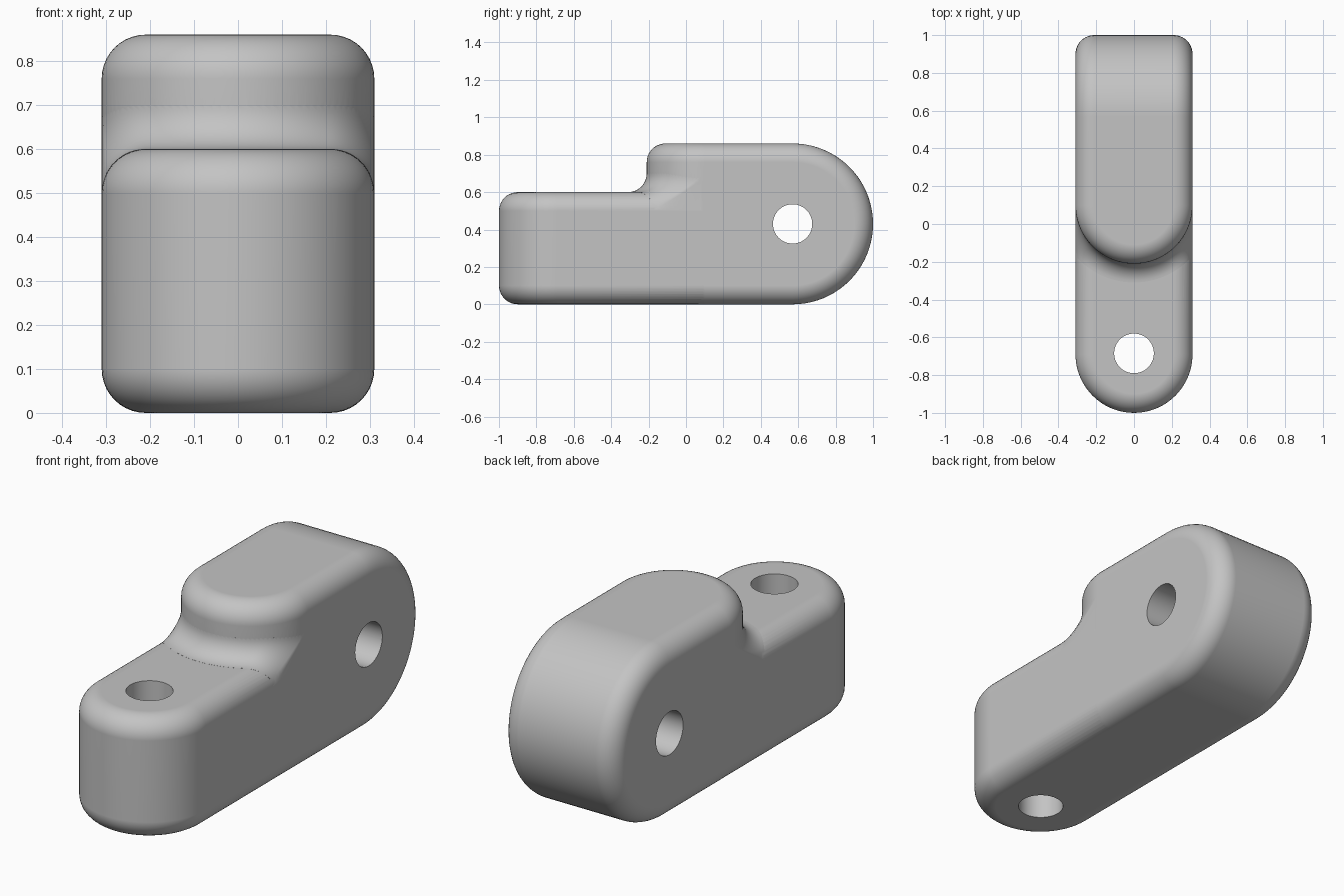
import bpy, bmesh
from math import sin, cos, pi, asin, sqrt, hypot, radians

cube = bpy.data.objects.get("Cube")
if cube:
    bpy.data.objects.remove(cube, do_unlink=True)

W, R = 0.31, 0.10                 # half width, edge radius
LOW, TOP = 0.60, 0.86             # ledge height, full height
FRONT_C, STEP_C, BACK_C = -0.69, 0.10, 0.57
EPS = 0.0003                      # keeps overlapping parts from being coplanar

grey = bpy.data.materials.new("plain_grey")
grey.use_nodes = True
grey.diffuse_color = (0.55, 0.55, 0.55, 1)
grey.node_tree.nodes["Principled BSDF"].inputs["Base Color"].default_value = (0.55, 0.55, 0.55, 1)


def make_object(name, bm):
    bmesh.ops.recalc_face_normals(bm, faces=bm.faces)
    mesh = bpy.data.meshes.new(name)
    bm.to_mesh(mesh)
    bm.free()
    mesh.materials.append(grey)
    ob = bpy.data.objects.new(name, mesh)
    bpy.context.collection.objects.link(ob)
    return ob


def apply_all(ob):
    bpy.ops.object.select_all(action='DESELECT')
    ob.select_set(True)
    bpy.context.view_layer.objects.active = ob
    for mod in list(ob.modifiers):
        bpy.ops.object.modifier_apply(modifier=mod.name)


def block(name, w, z0, z1, yc, yb, round_back):
    """Bar with a round front in plan and an optional round back in side view."""
    bm = bmesh.new()
    n = 48
    plan = [(-w * cos(pi * i / n), yc - w * sin(pi * i / n)) for i in range(n + 1)]
    low = [bm.verts.new((x, y, z0)) for x, y in plan]
    top = [bm.verts.new((x, y, z1)) for x, y in plan]
    rad, mid = (z1 - z0) / 2, (z1 + z0) / 2
    m = 40 if round_back else 1
    depth = rad if round_back else 0
    back = [(yb + depth * sin(pi * i / m), mid - rad * cos(pi * i / m)) for i in range(m + 1)]
    left = [bm.verts.new((w, y, z)) for y, z in back]
    right = [bm.verts.new((-w, y, z)) for y, z in back]
    for i in range(n):
        bm.faces.new((low[i], low[i + 1], top[i + 1], top[i]))
    for i in range(m):
        bm.faces.new((left[i], right[i], right[i + 1], left[i + 1]))
    bm.faces.new(low + [left[0], right[0]])
    bm.faces.new(top + [left[-1], right[-1]])
    bm.faces.new([low[-1]] + left + [top[-1]])
    bm.faces.new([low[0]] + right + [top[0]])
    ob = make_object(name, bm)
    bevel = ob.modifiers.new("edge_round", 'BEVEL')
    bevel.width, bevel.segments = R, 10
    bevel.limit_method, bevel.angle_limit = 'ANGLE', radians(40)
    apply_all(ob)
    return ob


def fillet():
    """Hollow rounding between the step wall and the ledge with its round edges."""
    bm = bmesh.new()
    n, m, w = 48, 12, W - 2 * EPS
    offsets = [-0.03] + [R * (1 - cos(pi / 2 * j / m)) for j in range(m + 1)]
    rows, base = [], []
    for a in offsets:
        r, c = W + a, max(a, 0)
        limit = asin(min(1, w / r))
        b = R - sqrt(max(0, R * R - (R - c) ** 2))
        row, under = [], []
        for i in range(n + 1):
            t = limit * (2 * i / n - 1)
            x, y = r * sin(t), STEP_C - r * cos(t)
            over = max(0, abs(x) - (W - R))
            z = LOW - R + sqrt((R + b) ** 2 - over ** 2)
            row.append(bm.verts.new((x, y, z)))
            under.append(bm.verts.new((x, y, 0.4)))
        rows.append(row)
        base.append(under)
    for grid in (rows, base):
        for p, q in zip(grid, grid[1:]):
            for i in range(n):
                bm.faces.new((p[i], p[i + 1], q[i + 1], q[i]))
    for p, q in ((rows[0], base[0]), (rows[-1], base[-1])):
        for i in range(n):
            bm.faces.new((p[i], p[i + 1], q[i + 1], q[i]))
    for k in (0, n):
        for j in range(len(rows) - 1):
            bm.faces.new((rows[j][k], rows[j + 1][k], base[j + 1][k], base[j][k]))
    return make_object("step_fillet", bm)


def cylinder_cutter(name, location, rotation):
    bpy.ops.mesh.primitive_cylinder_add(vertices=64, radius=0.105, depth=2,
                                        location=location, rotation=rotation)
    ob = bpy.context.object
    ob.name = name
    ob.hide_render = True
    ob.data.materials.append(grey)
    return ob


# Body parts
body = block("hinge_link", W, 0, TOP, STEP_C, BACK_C, True)
tongue = block("front_tongue", W - EPS, EPS, LOW - EPS, FRONT_C, 0.4, False)
blend = fillet()

# Pin holes
front_hole = cylinder_cutter("front_pin_hole", (0, -0.685, 0.3), (0, 0, 0))
back_hole = cylinder_cutter("back_pin_hole", (0, BACK_C, TOP / 2), (0, pi / 2, 0))

for part, op in ((tongue, 'UNION'), (blend, 'UNION'),
                 (front_hole, 'DIFFERENCE'), (back_hole, 'DIFFERENCE')):
    mod = body.modifiers.new(part.name, 'BOOLEAN')
    mod.object, mod.operation, mod.solver = part, op, 'EXACT'
apply_all(body)
for part in (tongue, blend, front_hole, back_hole):
    bpy.data.objects.remove(part, do_unlink=True)

# Smooth rounds with flat broad faces
bpy.ops.object.shade_smooth_by_angle(angle=radians(35))
normals = body.modifiers.new("flat_face_normals", 'WEIGHTED_NORMAL')
normals.keep_sharp = True
